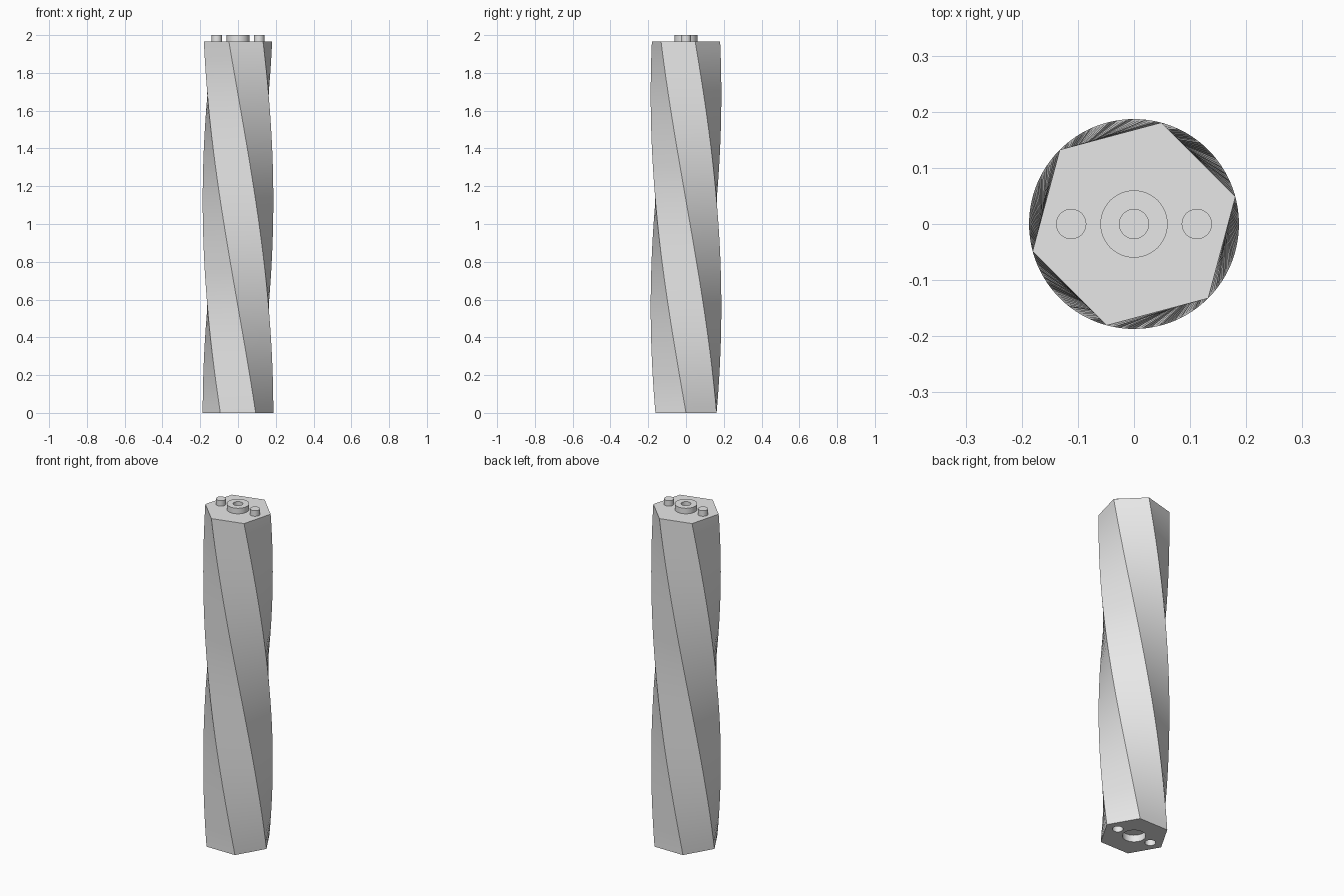
import bpy
import bmesh
from math import cos, sin, pi, radians

if "Cube" in bpy.data.objects:
    bpy.data.objects.remove(bpy.data.objects["Cube"], do_unlink=True)

BODY_TOP, TOP = 1.967, 2.0
RADIUS, SIDES, SLICES = 0.187, 6, 48
TWIST = radians(-105)
PEG_X, PEG_R = 0.112, 0.027
HUB_R, BORE_R = 0.06, 0.026

grey = bpy.data.materials.new("light grey")
grey.use_nodes = True
grey.diffuse_color = (0.8, 0.8, 0.8, 1)
grey.node_tree.nodes["Principled BSDF"].inputs["Base Color"].default_value = (0.8, 0.8, 0.8, 1)


def ring(bm, radius, z, count, turn=0.0, x=0.0):
    return [bm.verts.new((x + radius * cos(turn + 2 * pi * i / count),
                          radius * sin(turn + 2 * pi * i / count), z))
            for i in range(count)]


def bridge(bm, a, b):
    for i in range(len(a)):
        j = (i + 1) % len(a)
        bm.faces.new((a[i], a[j], b[j], b[i]))


def finish(bm, name):
    bmesh.ops.recalc_face_normals(bm, faces=bm.faces[:])
    mesh = bpy.data.meshes.new(name)
    bm.to_mesh(mesh)
    bm.free()
    mesh.materials.append(grey)
    obj = bpy.data.objects.new(name, mesh)
    bpy.context.collection.objects.link(obj)
    return obj


def select_only(obj):
    bpy.ops.object.select_all(action='DESELECT')
    obj.select_set(True)
    bpy.context.view_layer.objects.active = obj


def smooth(obj):
    select_only(obj)
    bpy.ops.object.shade_smooth_by_angle(angle=radians(30))


def cylinder(name, radius, z0, z1, x=0.0):
    bm = bmesh.new()
    low, high = ring(bm, radius, z0, 48, x=x), ring(bm, radius, z1, 48, x=x)
    bridge(bm, low, high)
    bm.faces.new(low)
    bm.faces.new(high)
    return finish(bm, name)


# Twisted hexagonal column
bm = bmesh.new()
rings = [ring(bm, RADIUS, BODY_TOP * k / SLICES, SIDES, TWIST * k / SLICES)
         for k in range(SLICES + 1)]
for lower, upper in zip(rings, rings[1:]):
    bridge(bm, lower, upper)
bm.faces.new(rings[0])
bm.faces.new(rings[-1])
column = finish(bm, "twisted_column")

# Sockets in the underside that match the pegs and hub
for x, radius in ((0, HUB_R + 0.002), (PEG_X, PEG_R + 0.002), (-PEG_X, PEG_R + 0.002)):
    cutter = cylinder("socket_cutter", radius, -0.05, 0.04, x)
    cutter.hide_render = True
    mod = column.modifiers.new("socket", 'BOOLEAN')
    mod.operation = 'DIFFERENCE'
    mod.solver = 'EXACT'
    mod.object = cutter
    select_only(column)
    bpy.ops.object.modifier_apply(modifier=mod.name)
    bpy.data.objects.remove(cutter, do_unlink=True)
smooth(column)

# Locating pegs on the top
for side, x in (("left", PEG_X), ("right", -PEG_X)):
    smooth(cylinder(side + "_peg", PEG_R, BODY_TOP, TOP, x))

# Central hub ring with a bore
bm = bmesh.new()
profile = ((HUB_R, BODY_TOP), (HUB_R, TOP), (BORE_R, TOP), (BORE_R, BODY_TOP))
loops = [ring(bm, r, z, 48) for r, z in profile]
for i in range(len(loops)):
    bridge(bm, loops[i], loops[(i + 1) % len(loops)])
smooth(finish(bm, "hub_ring"))
